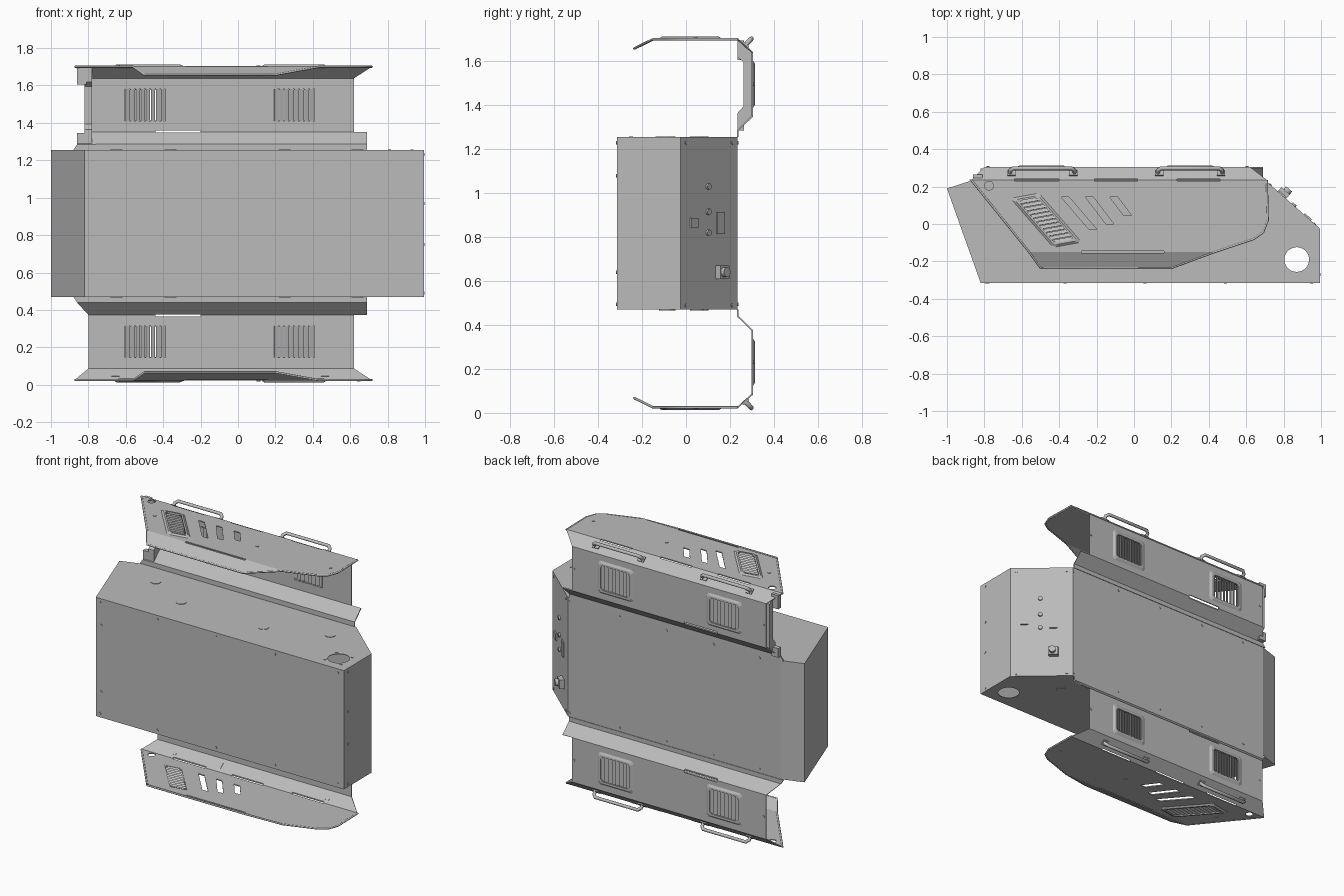
import bpy, bmesh, math
from mathutils import Vector as V

if "Cube" in bpy.data.objects:
    bpy.data.objects.remove(bpy.data.objects["Cube"])

MID = 0.8625  # symmetry plane between upper and lower wings

grey = bpy.data.materials.new("panel_grey")
grey.use_nodes = True
GREY = (0.5, 0.5, 0.5, 1)
grey.diffuse_color = GREY
grey.node_tree.nodes["Principled BSDF"].inputs["Base Color"].default_value = GREY


def face(bm, pts):
    return bm.faces.new([bm.verts.new(p) for p in pts])


def prism(bm, pts, depth):
    """Closed solid: a polygon swept along a vector."""
    a = [bm.verts.new(V(p)) for p in pts]
    b = [bm.verts.new(V(p) + V(depth)) for p in pts]
    bm.faces.new(a)
    bm.faces.new(b[::-1])
    for i in range(len(a)):
        j = (i + 1) % len(a)
        bm.faces.new((a[i], b[i], b[j], a[j]))


def block(bm, c, a, b, d):
    """Box from its centre and three half-vectors."""
    c, a, b, d = V(c), V(a), V(b), V(d)
    prism(bm, [c - a - b - d, c + a - b - d, c + a + b - d, c - a + b - d], d * 2)


def disc(bm, c, n, r, depth, sides=10):
    n = V(n).normalized()
    u = n.orthogonal().normalized()
    w = n.cross(u)
    ring = [V(c) + r * (math.cos(t) * u + math.sin(t) * w)
            for t in (math.tau * i / sides for i in range(sides))]
    prism(bm, ring, n * depth)


def build(name, bm, mirrored=False, weld=False):
    if weld:
        bmesh.ops.remove_doubles(bm, verts=bm.verts, dist=0.0005)
    bmesh.ops.recalc_face_normals(bm, faces=bm.faces)
    if mirrored:
        bmesh.ops.translate(bm, verts=bm.verts, vec=(0, 0, -MID))
    me = bpy.data.meshes.new(name)
    bm.to_mesh(me)
    bm.free()
    me.materials.append(grey)
    ob = bpy.data.objects.new(name, me)
    bpy.context.collection.objects.link(ob)
    if mirrored:
        ob.location.z = MID
    return ob


def mirror(ob):
    m = ob.modifiers.new("lower_copy", "MIRROR")
    m.use_axis = (False, False, True)
    m.use_mirror_merge = False


def sheet(ob, thick, offset):
    m = ob.modifiers.new("sheet", "SOLIDIFY")
    m.thickness, m.offset = thick, offset


def cut(ob, cutter):
    """Apply the modifier stack with a cutter, then drop the cutter."""
    m = ob.modifiers.new("cut", "BOOLEAN")
    m.object, m.solver = cutter, "EXACT"
    cutter.hide_render = True
    bpy.context.view_layer.update()
    dg = bpy.context.evaluated_depsgraph_get()
    me = bpy.data.meshes.new_from_object(ob.evaluated_get(dg))
    ob.modifiers.clear()
    ob.data = me
    bpy.data.objects.remove(cutter)


def tube(name, pts, r, cyclic=False):
    cu = bpy.data.curves.new(name, "CURVE")
    cu.dimensions, cu.bevel_depth, cu.bevel_resolution = "3D", r, 2
    cu.use_fill_caps = True
    sp = cu.splines.new("POLY")
    sp.points.add(len(pts) - 1)
    for p, q in zip(sp.points, pts):
        p.co = (q[0], q[1], q[2] - MID, 1)
    sp.use_cyclic_u = cyclic
    cu.materials.append(grey)
    ob = bpy.data.objects.new(name, cu)
    bpy.context.collection.objects.link(ob)
    ob.location.z = MID
    mirror(ob)


# Main housing: hollow prism with a round port through top and bottom
Z0, Z1 = 0.47, 1.255
outline = [(-1, .19), (-.82, -.315), (.995, -.315), (.995, -.025), (.7, .235), (-.86, .235)]
bm = bmesh.new()
prism(bm, [(x, y, Z0) for x, y in outline], (0, 0, Z1 - Z0))
housing = build("housing", bm)
sheet(housing, 0.006, -1)
bm = bmesh.new()
disc(bm, (.87, -.19, .3), (0, 0, 1), .066, 1.2, 32)
cut(housing, build("port_cutter", bm))

# Rivets and studs on the housing
bm = bmesh.new()
for x in (-.79, -.37, .06, .49, .95):
    for z in (Z0 + .025, Z1 - .025):
        disc(bm, (x, -.314, z), (0, -1, 0), .008, .004)
        disc(bm, (x * .8 - .07, .234, z), (0, 1, 0), .008, .004)
for z in (.64, 1.08):
    disc(bm, (-.78, -.314, z), (0, -1, 0), .008, .004)
for z in (.49, .75, .97, 1.23):
    disc(bm, (.994, -.27, z), (1, 0, 0), .008, .004)
for x, y in ((.64, .05), (.25, -.09), (-.36, -.08), (-.65, .07)):
    disc(bm, (x, y, Z1 - .001), (0, 0, 1), .032, .004, 16)
    disc(bm, (x, y, Z0 + .001), (0, 0, -1), .032, .004, 16)
for sx in (-1, 1):
    for sy in (-1, 1):
        disc(bm, (.87 + sx * .06, -.19 + sy * .06, Z1 - .001), (0, 0, 1), .009, .004)
build("rivets", bm)

# Connectors on the slanted end
p0, p1 = V((.995, -.025, 0)), V((.7, .235, 0))
along = (p1 - p0).normalized()
out = V((-p0.y + p1.y, p0.x - p1.x, 0)).normalized()


def on_slope(y, z):
    q = p0 + (p1 - p0) * ((y + .025) / .26)
    return V((q.x, q.y, z))


bm = bmesh.new()
for y, z, w, h, d in ((.155, .64, .03, .03, .03), (.155, .865, .025, .05, .008),
                      (.035, .865, .025, .022, .008)):
    block(bm, on_slope(y, z), along * w, (0, 0, h), out * d)
disc(bm, on_slope(.15, .64), out, .022, .05, 16)
for z in (.82, .915, 1.03):
    disc(bm, on_slope(.1, z), out, .014, .01, 12)
for y in (.0, .21):
    for z in (.49, 1.23):
        disc(bm, on_slope(y, z), out, .008, .004)
build("end_connectors", bm)

# Folded wing sheet
TOP, LIP = 1.7, 1.658
plate = [(-.87, .235), (-.56, -.15), (.43, -.15), (.64, -.08), (.69, -.045), (.715, .02), (.71, .235)]
bm = bmesh.new()
face(bm, [(-.88, .235, Z1), (.69, .235, Z1), (.69, .235, 1.285), (-.86, .235, 1.285)])
face(bm, [(-.86, .235, 1.285), (.69, .235, 1.285), (.69, .302, 1.35), (.62, .302, 1.35), (-.8, .302, 1.35)])
face(bm, [(-.8, .302, 1.35), (.62, .302, 1.35), (.62, .302, 1.64), (-.8, .302, 1.64)])
face(bm, [(-.8, .302, 1.64), (.62, .302, 1.64), (.71, .235, TOP), (-.87, .235, TOP)])
face(bm, [(x, y, TOP) for x, y in plate])
face(bm, [(-.56, -.15, TOP), (-.5, -.235, LIP), (.2, -.235, LIP), (.43, -.15, TOP)])
wing = build("wing_panels", bm, True, True)
sheet(wing, 0.007, 0)

# Openings: vents, slanted slots and slits along the folds
vents = [((x, .302, 1.495), V((0, 0, .085)), V((.108, 0, 0)), V((0, 1, 0)), 8) for x in (-.495, .3)]
vents.append(((-.47, .02, TOP), V((.055, .01, 0)), V((.1, -.115, 0)), V((0, 0, 1)), 12))
bm = bmesh.new()
for c, u, v, n, count in vents:
    block(bm, c, u, v, n * .03)
for x, run, drop in ((-.39, .15, .175), (-.26, .11, .145), (-.13, .075, .1)):
    prism(bm, [(x, .145, TOP - .03), (x + .042, .145, TOP - .03),
               (x + .042 + run, .145 - drop, TOP - .03), (x + run, .145 - drop, TOP - .03)], (0, 0, .06))
disc(bm, (-.775, .205, TOP - .03), (0, 0, 1), .024, .06, 12)
for xa, xb, y, z in ((-.64, -.4, .235, TOP), (-.21, .02, .235, TOP), (.23, .46, .235, TOP),
                     (-.44, -.2, .302, 1.35), (-.28, .16, -.15, TOP)):
    block(bm, ((xa + xb) / 2, y, z), ((xb - xa) / 2, 0, 0), (0, .006, 0), (0, 0, .01))
cut(wing, build("wing_cutter", bm, True))
mirror(wing)

# Raised vent frames with tilted slats
bm = bmesh.new()
for c, u, v, n, count in vents:
    c = V(c)
    loops = []
    for grow, lift in ((-.004, -.003), (-.004, .012), (.008, .012), (.022, .003)):
        a, b = u * (1 + grow / u.length), v * (1 + grow / v.length)
        k = .014
        ca, cb = a * (1 - k / a.length), b * (1 - k / b.length)
        ring = [ca + b, a + cb, a - cb, ca - b, -ca - b, -a - cb, -a + cb, -ca + b]
        loops.append([bm.verts.new(c + p + n * lift) for p in ring])
    for lo, hi in zip(loops, loops[1:]):
        for i in range(8):
            j = (i + 1) % 8
            bm.faces.new((lo[i], lo[j], hi[j], hi[i]))
    step = v / count
    for i in range(count):
        mid = c + v * ((2 * i + 1) / count - 1) + n * .003
        tilt = step * .85 + n * .005
        block(bm, mid, u, tilt, tilt.cross(u).normalized() * .001)
mirror(build("vent_grilles", bm, True))

# Rolled rim around the outer plate
rim = [(x, y, TOP) for x, y in plate]
rim[2:2] = [(-.5, -.235, LIP), (.2, -.235, LIP)]
rim.pop(1)
tube("wing_rim", [rim[0], (-.56, -.15, TOP)] + rim[1:], .006)

# Carry handles on the outer chamfer
for name, x in (("handle_a", -.49), ("handle_b", .3)):
    path = [(-.172, 0), (-.172, .026), (-.155, .041), (.155, .041), (.172, .026), (.172, 0)]
    tube(name, [(x + s, .267 + h * .75, 1.67 + h * .8) for s, h in path], .011)
bm = bmesh.new()
for x in (-.49, .3):
    for s in (-.165, .165):
        block(bm, (x + s, .27, 1.673), (.022, 0, 0), (0, .013, -.012), (0, .005, .0055))
mirror(build("handle_feet", bm, True))

# Wing bolts
bm = bmesh.new()
for x, y in ((-.64, .045), (.11, .045), (.645, .045)):
    disc(bm, (x, y, TOP), (0, 0, 1), .01, .007)
for x in (-.78, .605):
    disc(bm, (x, .302, 1.495), (0, 1, 0), .008, .007)
mirror(build("wing_bolts", bm, True))

# End bracket, upper wing only
bm = bmesh.new()
arch = [(.235, 1.285), (.298, 1.35), (.298, 1.64), (.235, 1.695),
        (.235, 1.62), (.262, 1.595), (.262, 1.395), (.235, 1.365)]
prism(bm, [(-.82, y, z) for y, z in arch], (.04, 0, 0))
for z, h in ((1.65, .045), (1.315, .03)):
    block(bm, (-.835, .25, z), (.025, 0, 0), (0, .015, 0), (0, 0, h))
build("end_bracket", bm)
